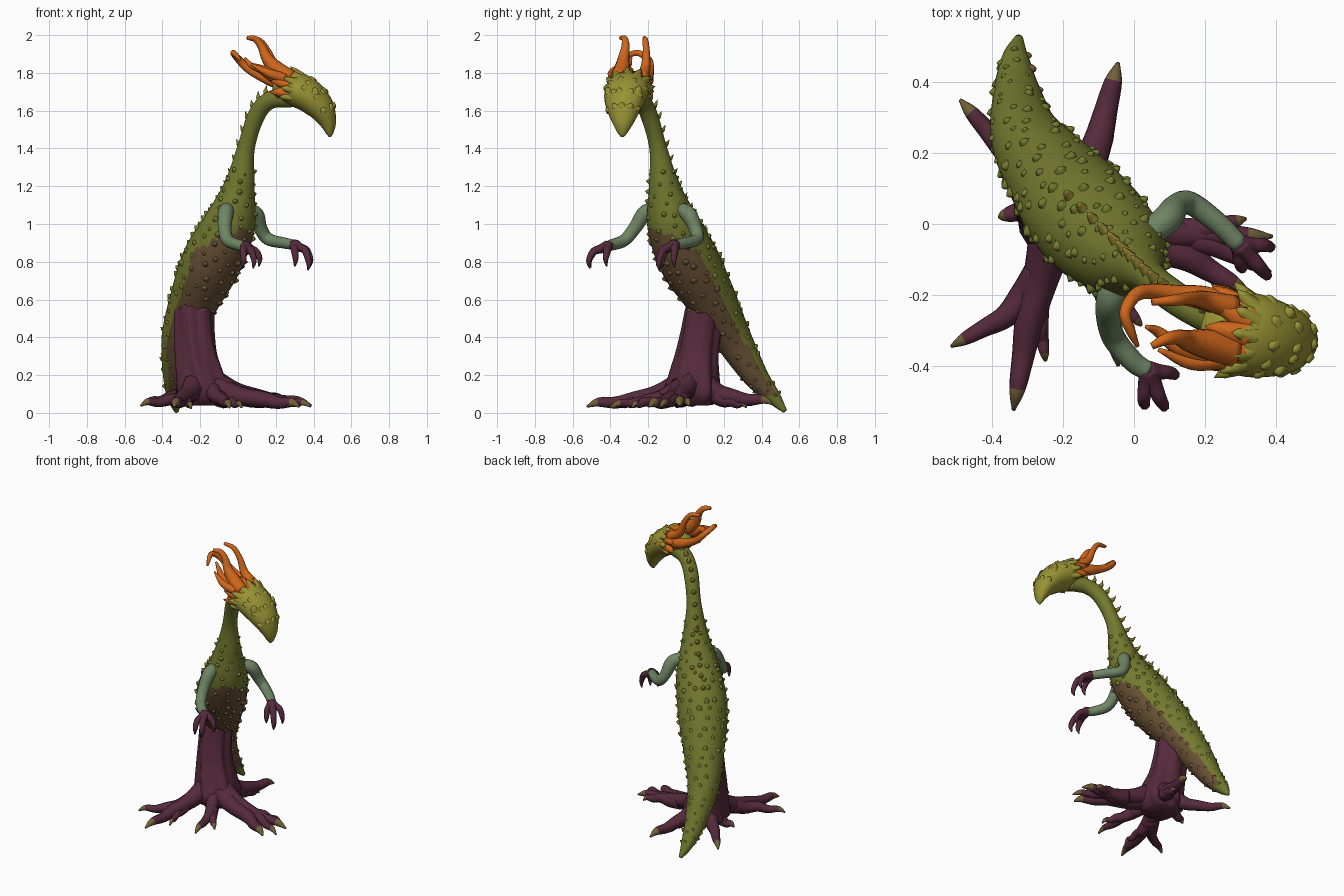
import bpy, bmesh, math, random
from mathutils import Vector

random.seed(4)
if "Cube" in bpy.data.objects:
    bpy.data.objects.remove(bpy.data.objects["Cube"])


def material(name, r, g, b):
    m = bpy.data.materials.new(name)
    m.use_nodes = True
    col = [(c / 255) ** 2.2 for c in (r, g, b)] + [1]
    m.diffuse_color = col
    m.node_tree.nodes["Principled BSDF"].inputs["Base Color"].default_value = col
    return m


GREEN = material("moss green", 114, 120, 50)
BROWN = material("belly brown", 105, 82, 56)
YELLOW = material("head olive yellow", 150, 145, 55)
ORANGE = material("antler orange", 206, 102, 33)
SAGE = material("arm sage", 111, 132, 100)
PLUM = material("bark plum", 86, 46, 61)
CLAW = material("claw tan", 113, 96, 60)
OCHRE = material("spine ochre", 142, 126, 52)


def sample(ctrl, steps):
    """Smooth path through (x, y, z, radius) points."""
    p = [Vector(c) for c in ctrl]
    p = [p[0] * 2 - p[1]] + p + [p[-1] * 2 - p[-2]]
    out = []
    for i in range(1, len(p) - 2):
        a, b, c, d = p[i - 1:i + 3]
        for k in range(steps):
            t = k / steps
            out.append((b * 2 + (c - a) * t + (a * 2 - b * 5 + c * 4 - d) * t * t
                        + (b * 3 - a - c * 3 + d) * t ** 3) / 2)
    return out + [p[-2]]


def finish(name, bm, mats):
    me = bpy.data.meshes.new(name)
    bm.to_mesh(me)
    bm.free()
    for m in mats:
        me.materials.append(m)
    for f in me.polygons:
        f.use_smooth = True
    ob = bpy.data.objects.new(name, me)
    bpy.context.collection.objects.link(ob)


def tube(name, ctrl, mats, side=(0.31, 0.9, 0.3), segs=12, steps=5, wide=1, flute=0, rule=None):
    """Loft rings along a path; returns frames (centre, side, up, radius, tangent)."""
    path = sample(ctrl, steps)
    bm, rings, frames = bmesh.new(), [], []
    side = Vector(side).normalized()
    for i, q in enumerate(path):
        t = (path[min(i + 1, len(path) - 1)] - path[max(i - 1, 0)]).to_3d().normalized()
        up = t.cross(side).normalized()
        side = up.cross(t).normalized()
        c, r = q.to_3d(), max(q.w, 0.003)
        frames.append((c, side.copy(), up, r, t))
        ring = []
        for k in range(segs):
            a = math.tau * k / segs
            rr = r * (1 + flute * math.cos(6 * a + i * 0.12) + flute * 0.5 * math.cos(11 * a))
            ring.append(bm.verts.new(c + (side * math.cos(a) * wide + up * math.sin(a)) * rr))
        rings.append(ring)
    for i, (lo, hi) in enumerate(zip(rings, rings[1:])):
        for k in range(segs):
            j = (k + 1) % segs
            f = bm.faces.new((lo[k], lo[j], hi[j], hi[k]))
            if rule is None and len(mats) > 1 and i >= len(rings) - 1 - steps:
                f.material_index = 1
    bm.faces.new(rings[0])
    bm.faces.new(rings[-1])
    bmesh.ops.recalc_face_normals(bm, faces=bm.faces)
    if rule:
        for f in bm.faces:
            f.material_index = rule(f.calc_center_median(), f.normal)
    finish(name, bm, mats)
    return frames


def spike(bm, base, direction, r, h, index=0, bend=Vector((0, 0, 0))):
    """Small two-stage horn added to a shared mesh."""
    d = direction.normalized()
    u = d.orthogonal().normalized()
    v = d.cross(u)
    rows = []
    for t, s in ((-0.4, 1.2), (0.5, 0.62)):
        c = base + d * h * t + bend * max(t, 0) ** 2
        rows.append([bm.verts.new(c + (u * math.cos(k * math.tau / 6) + v * math.sin(k * math.tau / 6)) * r * s)
                     for k in range(6)])
    tip = bm.verts.new(base + d * h + bend)
    for k in range(6):
        j = (k + 1) % 6
        for f in (bm.faces.new((rows[0][k], rows[0][j], rows[1][j], rows[1][k])),
                  bm.faces.new((rows[1][k], rows[1][j], tip))):
            f.material_index = index


# Body, neck and tail in one sweep, with a brown underside
FRONT = Vector((0.62, -0.78, 0))


def belly(p, n):
    d = n.dot(FRONT)
    return int(d > 0.1 and 0.09 < p.z < 0.85 + 0.12 * d)


body = tube("body", [(-.325, .525, .008, .012), (-.335, .465, .08, .039), (-.33, .365, .2, .068),
                     (-.305, .245, .4, .1), (-.23, .135, .6, .132), (-.14, .02, .8, .158),
                     (-.045, -.07, 1, .138), (.007, -.115, 1.2, .083), (.042, -.147, 1.4, .047),
                     (.098, -.195, 1.575, .046), (.17, -.24, 1.655, .047), (.28, -.29, 1.67, .052)],
            [GREEN, BROWN], side=(.78, .62, 0), segs=32, steps=8, rule=belly)

# Low scale bumps over the body
bm = bmesh.new()
for i in range(9, 60, 2):
    c, s, u, r, t = body[i]
    count = max(5, int(math.tau * r / 0.078))
    for k in range(count):
        a = math.tau * (k + (i // 2 % 2) / 2 + random.uniform(-.25, .25)) / count
        n = s * math.cos(a) + u * math.sin(a)
        p = c + n * r + t * random.uniform(-.015, .015)
        size = random.uniform(.7, 1.2) * (0.6 + 2.6 * r)
        spike(bm, p, n + t * 0.4, .015 * size, .017 * size, belly(p, n))
finish("body_scales", bm, [GREEN, BROWN])

# Row of hooked spines up the back of the neck
bm = bmesh.new()
for i in range(43, 85, 3):
    c, s, u, r, t = body[i]
    spike(bm, c + u * r * 0.95, u - t * 0.1, .018, .046, 0, t * 0.028)
finish("neck_spines", bm, [OCHRE])

# Head with hooked beak
head = tube("head", [(.2, -.285, 1.71, .045), (.25, -.297, 1.72, .075), (.31, -.31, 1.712, .092),
                     (.378, -.322, 1.675, .088), (.44, -.33, 1.612, .072), (.475, -.334, 1.54, .046),
                     (.485, -.337, 1.485, .022), (.485, -.338, 1.46, .005)],
            [YELLOW], side=(.14, .99, 0), segs=20, steps=5, wide=1.28)

# Low knobs on the crown, a frill behind the cheeks, heavy brows
bm = bmesh.new()
for i in range(9, 24, 4):
    c, s, u, r, t = head[i]
    for k in range(5):
        a = math.pi * (k + 0.5 + random.uniform(-.25, .25)) / 5
        n = s * math.cos(a) * 1.28 + u * math.sin(a)
        spike(bm, c + n * r * 0.96, n - t * 0.6, .019, .016)
c, s, u, r, t = head[9]
for k in range(9):
    a = math.radians(-30 + 30 * k)
    n = s * math.cos(a) * 1.28 + u * math.sin(a)
    spike(bm, c + n * r * 0.9, n * 0.6 - t, .026, .058)
c, s, u, r, t = head[16]
for sgn in (-1, 1):
    spike(bm, c + (s * sgn + u * 0.6) * r * 0.9, s * sgn * 0.5 + u - t * 0.6, .028, .034)
finish("head_knobs", bm, [YELLOW])

# Orange plumes at the back of the head
bm = bmesh.new()
c, s, u, r, t = head[7]
for k in range(7):
    a = math.radians(-15 + 35 * k)
    n = s * math.cos(a) * 1.2 + u * math.sin(a)
    spike(bm, c + n * r * 0.87, n * 0.35 - t, .036, .09)
finish("head_plumes", bm, [ORANGE])

# Antlers
ANTLERS = {
    "left_antler_loop": [(.28, -.235, 1.74, .036), (.2, -.21, 1.755, .036), (.12, -.198, 1.785, .027),
                         (.05, -.19, 1.825, .022), (.005, -.2, 1.87, .02), (-.025, -.25, 1.905, .016),
                         (-.01, -.3, 1.895, .014), (.01, -.345, 1.87, .006)],
    "left_antler": [(.28, -.235, 1.77, .036), (.2, -.215, 1.825, .027), (.16, -.21, 1.91, .019),
                    (.115, -.215, 1.97, .016), (.05, -.22, 1.985, .01)],
    "right_antler": [(.28, -.36, 1.77, .044), (.21, -.34, 1.815, .044), (.155, -.33, 1.875, .031),
                     (.125, -.32, 1.94, .022), (.09, -.325, 1.98, .017), (.05, -.345, 1.985, .01)],
    "right_antler_fork": [(.27, -.37, 1.75, .038), (.19, -.36, 1.785, .038), (.12, -.345, 1.82, .023),
                          (.07, -.305, 1.84, .016), (.035, -.29, 1.88, .006)],
    "right_antler_spur": [(.25, -.38, 1.77, .03), (.16, -.39, 1.8, .022), (.07, -.355, 1.845, .006)],
}
for name, pts in ANTLERS.items():
    tube(name, pts, [ORANGE], segs=10)

# Arms and three-fingered hands
ARMS = {
    "right": ([(-.05, -.15, 1.08, .036), (-.065, -.215, 1.06, .042), (-.07, -.27, .98, .036),
               (-.055, -.325, .915, .033), (0, -.39, .89, .03), (.04, -.415, .883, .027)],
              [(.025, -.505, .77), (.08, -.51, .765), (.11, -.42, .775)]),
    "left": ([(.04, -.03, 1.08, .036), (.095, .015, 1.05, .042), (.12, .05, .975, .036),
              (.16, .058, .92, .033), (.24, 0, .9, .03), (.3, -.06, .89, .027)],
             [(.3, -.12, .775), (.37, -.14, .755), (.38, -.06, .77)]),
}
for label, (pts, tips) in ARMS.items():
    tube(label + "_arm", pts, [SAGE], segs=14)
    w = Vector(pts[-1][:3])
    for n, tip in enumerate(map(Vector, tips)):
        mid = w.lerp(tip, 0.8)
        mid.z = w.z - 0.03
        tube(f"{label}_finger_{n + 1}", [(*w, .031), (*w.lerp(mid, 0.5), .024), (*mid, .02),
                                        (*(tip + Vector((.005, -.005, .04))), .015), (*tip, .004)],
             [PLUM], segs=8, steps=4)

# Trunk of fluted bark
tube("trunk", [(-.22, .11, .66, .07), (-.232, .105, .57, .1), (-.23, .08, .42, .103), (-.22, .06, .3, .11),
               (-.2, .045, .19, .128), (-.185, .035, .1, .142), (-.185, .035, .04, .1)],
     [PLUM], side=(1, 0, 0), segs=48, steps=6, flute=.06)

# Roots: each runs from the trunk through a knee to a slender clawed tip
ROOTS = [
    ((-.23, -.03, .15), (-.295, -.27, .075), (-.34, -.525, .045), .041),
    ((-.26, -.14, .1), (-.36, -.26, .07), (-.515, -.345, .05), .032),
    ((-.27, -.2, .08), (-.265, -.29, .06), (-.25, -.385, .035), .024),
    ((-.15, .1, .14), (-.1, .24, .085), (-.045, .455, .06), .042),
    ((-.12, .16, .09), (-.085, .24, .06), (-.065, .32, .04), .028),
    ((-.25, .1, .13), (-.36, .2, .08), (-.49, .35, .055), .034),
    ((-.24, .04, .11), (-.3, .04, .075), (-.38, .02, .05), .034),
    ((-.13, .01, .16), (.1, -.03, .085), (.39, -.035, .05), .042),
    ((-.12, -.02, .13), (.14, -.09, .07), (.325, -.195, .045), .042),
    ((.06, -.03, .08), (.2, -.055, .07), (.385, -.135, .045), .031),
    ((.06, -.02, .08), (.2, -.015, .075), (.315, .015, .05), .031),
    ((-.15, -.04, .13), (-.08, -.2, .07), (-.045, -.4, .04), .032),
    ((-.1, -.14, .08), (-.04, -.22, .06), (.02, -.285, .04), .025),
]
for n, (a, b, c, r) in enumerate(ROOTS):
    a, b, c = Vector(a), Vector(b), Vector(c)
    bow = Vector((0, 0, .012))
    tube(f"root_{n + 1}", [(*a, r * 1.6), (*(a.lerp(b, .5) - bow), r * 1.2), (*b, r),
                           (*(b.lerp(c, .4) - bow * .6), r * .78), (*(b.lerp(c, .76) + bow * .4), r * .58),
                           (*(c - bow), .005)],
         [PLUM, CLAW], segs=12, steps=4, flute=.05)
